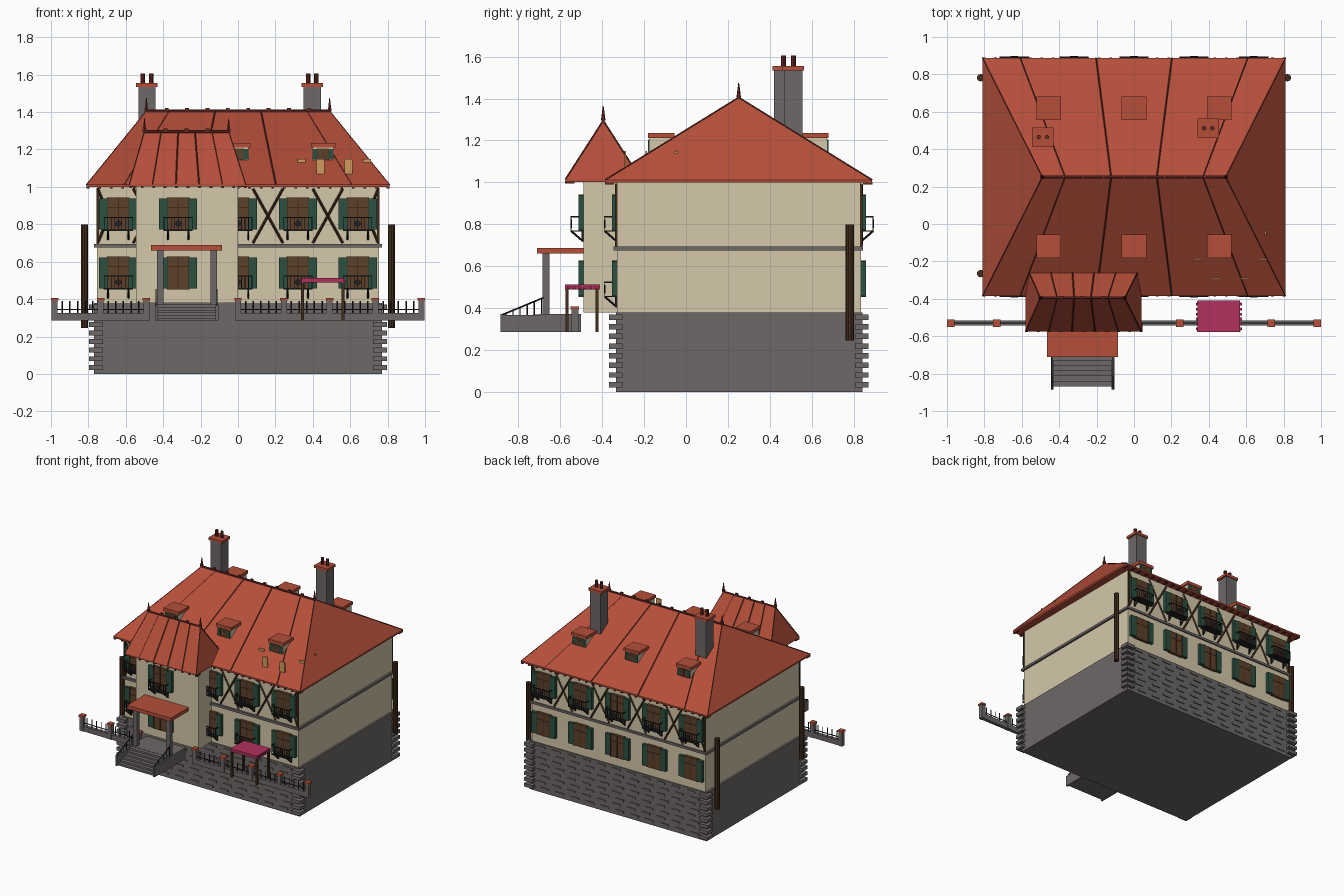
import bpy, bmesh
from mathutils import Vector, Matrix

if "Cube" in bpy.data.objects:
    bpy.data.objects.remove(bpy.data.objects["Cube"])


def material(name, rgb):
    m = bpy.data.materials.new(name)
    m.use_nodes = True
    m.diffuse_color = (*rgb, 1)
    m.node_tree.nodes["Principled BSDF"].inputs["Base Color"].default_value = (*rgb, 1)
    return m


STONE = material("grey stone", (.15, .14, .135))
CREAM = material("cream plaster", (.66, .58, .40))
RED = material("red tile", (.46, .078, .042))
DARK = material("dark red clay", (.13, .022, .016))
GREEN = material("green shutter", (.024, .08, .05))
BROWN = material("brown wood", (.11, .052, .024))
TIMBER = material("dark timber", (.055, .026, .011))
IRON = material("black iron", (.015, .015, .017))
PINK = material("raspberry cloth", (.44, .03, .11))
TAN = material("tan board", (.64, .33, .11))

parts = {}


def part(name, mat):
    return parts.setdefault(name, (bmesh.new(), mat))[0]


def box(name, mat, x, y, z):
    """Box from (low, high) ranges."""
    size = [b - a for a, b in (x, y, z)]
    mid = [(a + b) / 2 for a, b in (x, y, z)]
    bmesh.ops.create_cube(part(name, mat), size=1,
                          matrix=Matrix.Translation(mid) @ Matrix.Diagonal((*size, 1)))


def block(name, mat, c, s):
    box(name, mat, *[(m - d / 2, m + d / 2) for m, d in zip(c, s)])


def rod(name, mat, a, b, r, r2=None, sides=6):
    """Rod or cone between two points."""
    a, b = Vector(a), Vector(b)
    turn = (b - a).to_track_quat("Z", "Y").to_matrix().to_4x4()
    bmesh.ops.create_cone(part(name, mat), cap_ends=True, segments=sides, radius1=r,
                          radius2=r if r2 is None else r2, depth=(b - a).length,
                          matrix=Matrix.Translation((a + b) / 2) @ turn)


def hip_roof(name, x, y, z, ridge_x, ridge_z, seams):
    """Hipped roof with a thin fascia, seams, ridge knobs and finials."""
    bm = part(name, RED)
    mid = sum(y) / 2
    ring = [(x[0], y[0]), (x[1], y[0]), (x[1], y[1]), (x[0], y[1])]
    low = [bm.verts.new((*p, z - .012)) for p in ring]
    a, b, c, d = [bm.verts.new((*p, z)) for p in ring]
    l, r = [bm.verts.new((rx, mid, ridge_z)) for rx in ridge_x]
    for f in ([a, b, r, l], [b, c, r], [c, d, l, r], [d, a, l], low[::-1]):
        bm.faces.new(f)
    for i, top in enumerate((a, b, c, d)):
        nxt = (a, b, c, d)[(i + 1) % 4]
        bm.faces.new([low[i], low[(i + 1) % 4], nxt, top])
    lerp = lambda pair, t: pair[0] + (pair[1] - pair[0]) * t
    for t in [0, *seams, 1]:
        for ey in y:
            rod(name + "_seams", DARK, (lerp(x, t), ey, z), (lerp(ridge_x, t), mid, ridge_z), .004, sides=4)
    rod(name + "_ridge", DARK, (ridge_x[0], mid, ridge_z), (ridge_x[1], mid, ridge_z), .008)
    n = round((ridge_x[1] - ridge_x[0]) / .107)
    for i in range(n + 1):
        block(name + "_ridge", DARK, (lerp(ridge_x, i / n), mid, ridge_z + .008), (.02, .014, .018))
    for rx in ridge_x:
        rod(name + "_finials", DARK, (rx, mid, ridge_z), (rx, mid, ridge_z + .07), .011, .002)
    # rafter ends below the eaves
    n = round((x[1] - x[0]) / .062)
    for i in range(n + 1):
        for ey, s in zip(y, (1, -1)):
            block(name + "_rafters", DARK, (lerp(x, i / n) * .99, ey + s * .02, z - .015), (.014, .045, .012))


# Plinth, walls and string course
MID = .25
box("plinth", STONE, (-.77, .77), (-.335, .843), (0, .38))
box("walls", CREAM, (-.755, .755), (-.33, .835), (.38, 1))
box("string_course", STONE, (-.77, .77), (-.345, .845), (.676, .694))
box("tower", CREAM, (-.545, 0), (-.49, -.3), (.38, 1.01))

# Corner quoins and raised brick courses
for i in range(8):
    z = .035 + i * .046
    for sx in (-1, 1):
        for y in (-.335, .838):
            block("quoins", STONE, (sx * .76, y, z), (.075, .065, .026))
    for j in range(11):
        x = -.65 + j * .13 + (i % 2) * .03 - .015
        for y in (-.335, .843):
            block("brick_courses", STONE, (x, y, z), (.07, .014, .014))

# Roofs
hip_roof("main_roof", (-.81, .81), (-.385, .888), 1.012, (-.49, .49), 1.405, (.125, .375, .625, .875))
hip_roof("tower_roof", (-.58, .04), (-.575, -.215), 1.015, (-.5, -.05), 1.295, (.2, .4, .6, .8))

# Chimneys
for x, y in ((-.487, .465), (.397, .512)):
    block("chimneys", STONE, (x, y, 1.32), (.092, .09, .44))
    block("chimney_caps", RED, (x, y, 1.545), (.115, .103, .02))
    for s in (-1, 1):
        rod("chimney_pots", DARK, (x + s * .022, y, 1.55), (x + s * .022, y, 1.605), .012, sides=8)


def window(x, y, s, z, w=.2, h=.175, d=.02):
    """Window with shutters on a wall at y facing s."""
    block("windows", BROWN, (x, y + s * d / 2, z), (w * .6, d, h))
    for k in (-1, 1):
        block("shutters", GREEN, (x + k * w * .4, y + s * d * .6, z), (w * .22, d * 1.2, h * .94))
        block("window_frames", TIMBER, (x + k * w * .285, y + s * d * .6, z), (w * .03, d * 1.1, h))
    block("window_frames", TIMBER, (x, y + s * d * .6, z), (w * .025, d, h))
    block("window_frames", TIMBER, (x, y + s * d * .6, z + h * .2), (w * .6, d, h * .025))


def balcony(x, y, s, z):
    """Iron balcony with rails, balusters, a lozenge and brackets."""
    out = y + s * .058
    block("balconies", IRON, (x, y + s * .03, z), (.156, .06, .006))
    block("balconies", IRON, (x, out, z + .068), (.156, .005, .006))
    for i in range(9):
        bx = x - .075 + i * .01875
        block("balconies", IRON, (bx, out, z + .034), (.004, .004, .068))
    rod("balconies", IRON, (x, out - .004, z + .035), (x, out + .004, z + .035), .021, sides=4)
    for k in (-1, 1):
        block("balconies", IRON, (x + k * .075, y + s * .03, z + .068), (.005, .06, .006))
        rod("balconies", IRON, (x + k * .055, y, z - .05), (x + k * .055, out, z), .005, sides=4)
        block("balconies", IRON, (x + k * .055, y + s * .004, z - .025), (.007, .008, .05))


# Windows and balconies on both long walls and the tower
for x in (-.64, -.32, 0, .32, .64):
    front = -.49 if x == -.32 else -.33
    for z in (.855, .54):
        window(x, front, -1, z)
        window(x, .835, 1, z)
    balcony(x, front, -1, .768)
    balcony(x, .835, 1, .768)
    if x != -.32:
        balcony(x, front, -1, .455)

# Timber bracing on the upper storey
for y in (-.332, .837):
    for sx in (-1, 1):
        block("timber_frame", TIMBER, (sx * .75, y, .845), (.014, .012, .3))
        rod("timber_frame", TIMBER, (sx * .75, y, .99), (sx * .69, y, .845), .007, sides=4)
        rod("timber_frame", TIMBER, (sx * .69, y, .845), (sx * .75, y, .7), .007, sides=4)
        for x in (.16, .48):
            for k in (-1, 1):
                rod("timber_frame", TIMBER, (sx * x - k * .08, y, .99), (sx * x + k * .08, y, .7), .007, sides=4)

# Dormers
for x in (-.455, 0, .455):
    for s in (-1, 1):
        y = MID + s * .368
        block("dormers", CREAM, (x, y, 1.155), (.112, .11, .115))
        block("dormer_caps", RED, (x, y, 1.223), (.132, .125, .024))
        window(x, y + s * .055, s, 1.175, .105, .06, .006)

# Loose boards on the roof
for x, y, z, h in ((.34, -.19, 1.14, .02), (.44, -.29, 1.11, .08),
                   (.59, -.29, 1.11, .08), (.69, -.19, 1.14, .02)):
    block("roof_boards", TAN, (x, y, z), (.043, .008, h))
block("roof_boards", TAN, (.7, -.045, 1.14), (.015, .015, .02))

# Downpipes
for x, y in ((-.82, -.265), (-.82, .782), (.82, .782)):
    rod("downpipes", TIMBER, (x, y, .245), (x, y, .8), .02, sides=10)

# Porch and stairs
box("porch_roof", RED, (-.465, -.085), (-.712, -.48), (.66, .688))
box("landing", STONE, (-.445, -.105), (-.7, -.5), (.285, .372))
for i in range(6):
    box("stairs", STONE, (-.43, -.12), (-.87 + i * .028, -.69), (.285, .30 + i * .014))
for x in (-.415, -.13):
    block("porch_columns", STONE, (x, -.668, .515), (.034, .034, .29))
for x in (-.438, -.112):
    block("stair_cheeks", STONE, (x, -.79, .326), (.014, .19, .082))
    rod("handrails", IRON, (x, -.885, .365), (x, -.68, .45), .004)
    for i in range(6):
        y = -.86 + i * .034
        rod("handrails", IRON, (x, y, .36), (x, y, .45 + (y + .68) * .415), .003, sides=4)

# Garden fence
for posts in ((-.98, -.735, -.49), (0, .245, .49, .735, .98)):
    box("fence_wall", STONE, (posts[0] - .015, posts[-1] + .015), (-.543, -.517), (.285, .325))
    for x in posts:
        block("fence_posts", STONE, (x, -.53, .34), (.032, .032, .11))
        block("fence_caps", RED, (x, -.53, .4), (.04, .04, .014))
    for a, b in zip(posts, posts[1:]):
        block("fence_rails", IRON, ((a + b) / 2, -.53, .345), (b - a, .005, .005))
        for i in range(1, 6):
            x = a + (b - a) * i / 6
            rod("fence_rails", IRON, (x, -.53, .32), (x, -.53, .39), .004, sides=4)

# Cloth canopy on four legs, with a scalloped edge
box("canopy", PINK, (.34, .568), (-.578, -.41), (.49, .512))
for i in range(6):
    for x in (.34, .568):
        block("canopy", PINK, (x, -.56 + i * .026, .497), (.018, .014, .012))
for x in (.345, .562):
    for y in (-.568, -.425):
        block("canopy_legs", TIMBER, (x, y, .388), (.015, .015, .206))

for name, (bm, mat) in parts.items():
    bmesh.ops.recalc_face_normals(bm, faces=bm.faces)
    mesh = bpy.data.meshes.new(name)
    bm.to_mesh(mesh)
    bm.free()
    mesh.materials.append(mat)
    bpy.context.collection.objects.link(bpy.data.objects.new(name, mesh))
